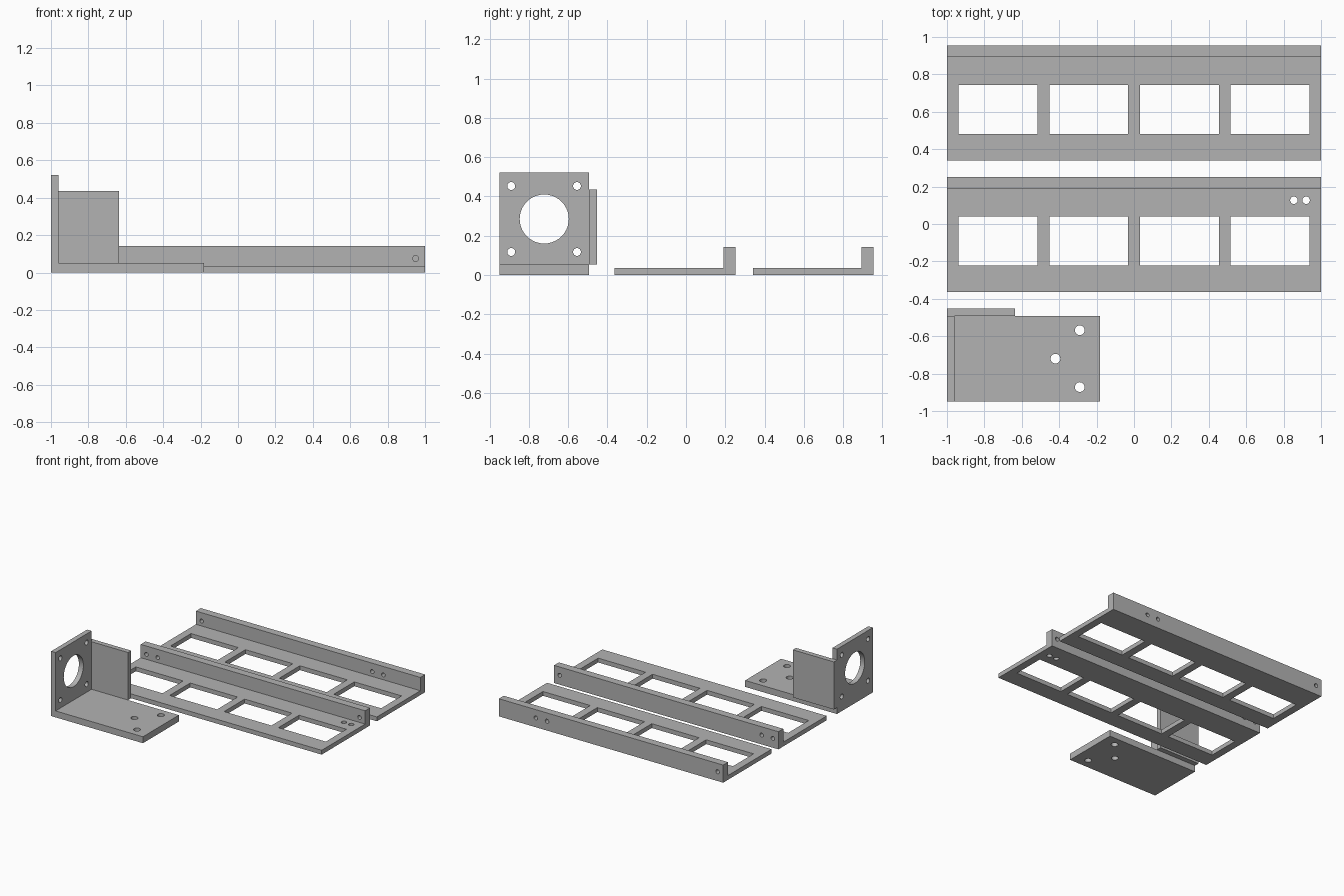
import bpy, bmesh
from math import radians
from mathutils import Matrix, Vector

cube = bpy.data.objects.get("Cube")
if cube:
    bpy.data.objects.remove(cube, do_unlink=True)

grey = bpy.data.materials.new("plain grey")
grey.use_nodes = True
colour = (0.45, 0.45, 0.45, 1)
grey.diffuse_color = colour
grey.node_tree.nodes["Principled BSDF"].inputs["Base Color"].default_value = colour


def add_box(bm, low, high):
    low, high = Vector(low), Vector(high)
    verts = bmesh.ops.create_cube(bm, size=1)["verts"]
    for v in verts:
        v.co = (low + high) / 2 + v.co * (high - low)


def add_rod(bm, centre, radius, axis, length=0.2):
    turn = {"x": Matrix.Rotation(radians(90), 4, "Y"),
            "y": Matrix.Rotation(radians(90), 4, "X"),
            "z": Matrix.Identity(4)}[axis]
    bmesh.ops.create_cone(bm, cap_ends=True, segments=40, radius1=radius, radius2=radius,
                          depth=length, matrix=Matrix.Translation(centre) @ turn)


def add_prism(bm, start, profile, travel):
    # Sweep a closed outline straight along one direction
    face = bm.faces.new([bm.verts.new(Vector(start) + Vector(p)) for p in profile])
    swept = bmesh.ops.extrude_face_region(bm, geom=[face])["geom"]
    bmesh.ops.translate(bm, vec=travel, verts=[e for e in swept if isinstance(e, bmesh.types.BMVert)])
    bmesh.ops.recalc_face_normals(bm, faces=bm.faces)


def make_object(name, bm):
    mesh = bpy.data.meshes.new(name)
    bm.to_mesh(mesh)
    bm.free()
    mesh.materials.append(grey)
    obj = bpy.data.objects.new(name, mesh)
    bpy.context.collection.objects.link(obj)
    return obj


def finish(obj, cutter=None):
    bpy.ops.object.select_all(action="DESELECT")
    obj.select_set(True)
    bpy.context.view_layer.objects.active = obj
    if cutter:
        cutter.hide_render = True
        mod = obj.modifiers.new("cutouts", "BOOLEAN")
        mod.operation, mod.solver, mod.object = "DIFFERENCE", "EXACT", cutter
        bpy.ops.object.modifier_apply(modifier=mod.name)
        bpy.data.objects.remove(cutter, do_unlink=True)
    bpy.ops.object.shade_smooth_by_angle(angle=radians(30))


def make_rail(name, y, wall_holes, plate_holes=()):
    # Angle-section rail; y is its front edge
    depth, wall, thick, height = 0.615, 0.062, 0.035, 0.142
    bm = bmesh.new()
    add_prism(bm, (-1, y, 0), [(0, 0, 0), (0, depth, 0), (0, depth, height),
              (0, depth - wall, height), (0, depth - wall, thick), (0, 0, thick)], (2, 0, 0))
    rail = make_object(name, bm)

    # Four windows, plus screw holes
    cut = bmesh.new()
    for i in range(4):
        x = -0.727 + i * 0.485
        add_box(cut, (x - 0.211, y + 0.14, -0.1), (x + 0.211, y + 0.402, 0.1))
    for x in wall_holes:
        add_rod(cut, (x, y + depth - wall / 2, 0.075), 0.016, "y")
    for x in plate_holes:
        add_rod(cut, (x, y + 0.49, 0.02), 0.02, "z")
    finish(rail, make_object(name + "_cutter", cut))


make_rail("back_rail", 0.34, (-0.95, 0.57, 0.67))
make_rail("front_rail", -0.363, (-0.95, -0.85, 0.95), (0.855, 0.92))

# Motor bracket: base and upright end plate in one piece
front, back = -0.95, -0.493
bm = bmesh.new()
add_prism(bm, (-1, front, 0), [(0, 0, 0), (0.818, 0, 0), (0.818, 0, 0.052), (0.04, 0, 0.052),
          (0.04, 0, 0.522), (0, 0, 0.522)], (0, back - front, 0))
bracket = make_object("motor_bracket", bm)
cut = bmesh.new()
add_rod(cut, (-0.98, -0.722, 0.285), 0.125, "x")
for y in (-0.89, -0.555):
    for z in (0.117, 0.453):
        add_rod(cut, (-0.98, y, z), 0.02, "x")
for x, y in ((-0.29, -0.568), (-0.29, -0.872), (-0.42, -0.72)):
    add_rod(cut, (x, y, 0.02), 0.026, "z")
finish(bracket, make_object("bracket_cutter", cut))

# Side plate fixed to the back of the bracket
bm = bmesh.new()
add_box(bm, (-1, back, 0.052), (-0.635, -0.453, 0.435))
finish(make_object("bracket_side_plate", bm))
